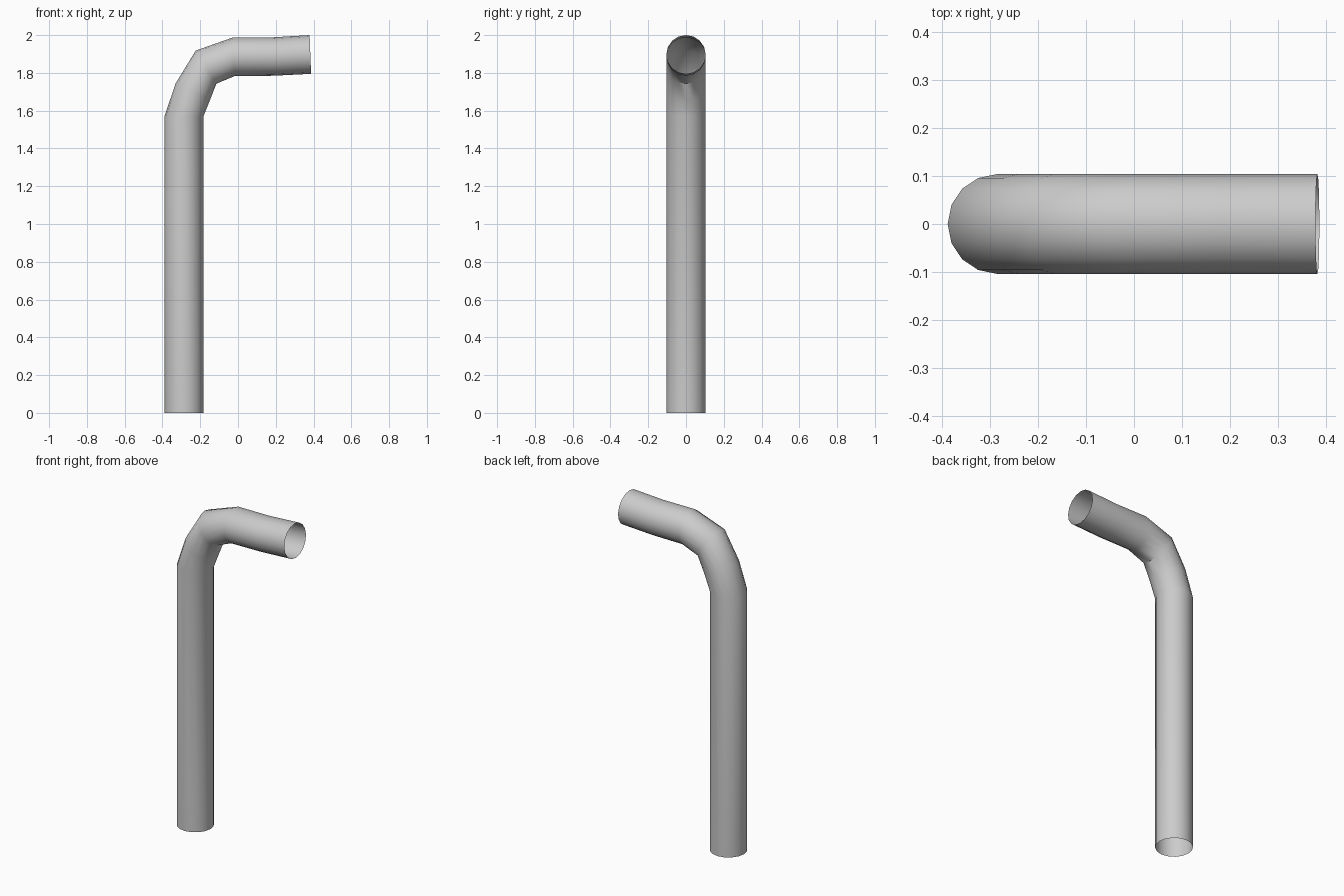
import bpy, bmesh
from math import cos, sin, tau, radians
from mathutils import Vector

if "Cube" in bpy.data.objects:
    bpy.data.objects.remove(bpy.data.objects["Cube"])

SIDES = 16
RADIUS = 0.104

# Tube cross-sections: outer edge (x, z), inner edge (x, z)
sections = [
    ((-0.389, 0.0), (-0.183, 0.0)),
    ((-0.389, 1.57), (-0.183, 1.57)),
    ((-0.331, 1.743), (-0.149, 1.655)),
    ((-0.224, 1.918), (-0.114, 1.743)),
    ((-0.026, 1.988), (-0.018, 1.783)),
    ((0.18, 1.988), (0.19, 1.785)),
    ((0.379, 2.0), (0.387, 1.795)),
]

# Bent open pipe
bm = bmesh.new()
rings = []
for (ox, oz), (ix, iz) in sections:
    outer, inner = Vector((ox, 0, oz)), Vector((ix, 0, iz))
    centre, half = (outer + inner) / 2, (outer - inner) / 2
    rings.append([bm.verts.new(centre + half * cos(tau * i / SIDES)
                               + Vector((0, RADIUS * sin(tau * i / SIDES), 0)))
                  for i in range(SIDES)])
for a, b in zip(rings, rings[1:]):
    for i in range(SIDES):
        j = (i + 1) % SIDES
        bm.faces.new((a[i], b[i], b[j], a[j]))
bmesh.ops.recalc_face_normals(bm, faces=bm.faces)
# Make sure the wall faces outward
bm.faces.ensure_lookup_table()
f = bm.faces[0]
mid = f.calc_center_median()
if f.normal.dot(mid - Vector((-0.286, 0, mid.z))) < 0:
    bmesh.ops.reverse_faces(bm, faces=bm.faces)

mesh = bpy.data.meshes.new("bent_pipe")
bm.to_mesh(mesh)
bm.free()
pipe = bpy.data.objects.new("bent_pipe", mesh)
bpy.context.collection.objects.link(pipe)
bpy.context.view_layer.objects.active = pipe
pipe.select_set(True)
bpy.ops.object.shade_smooth_by_angle(angle=radians(40))
